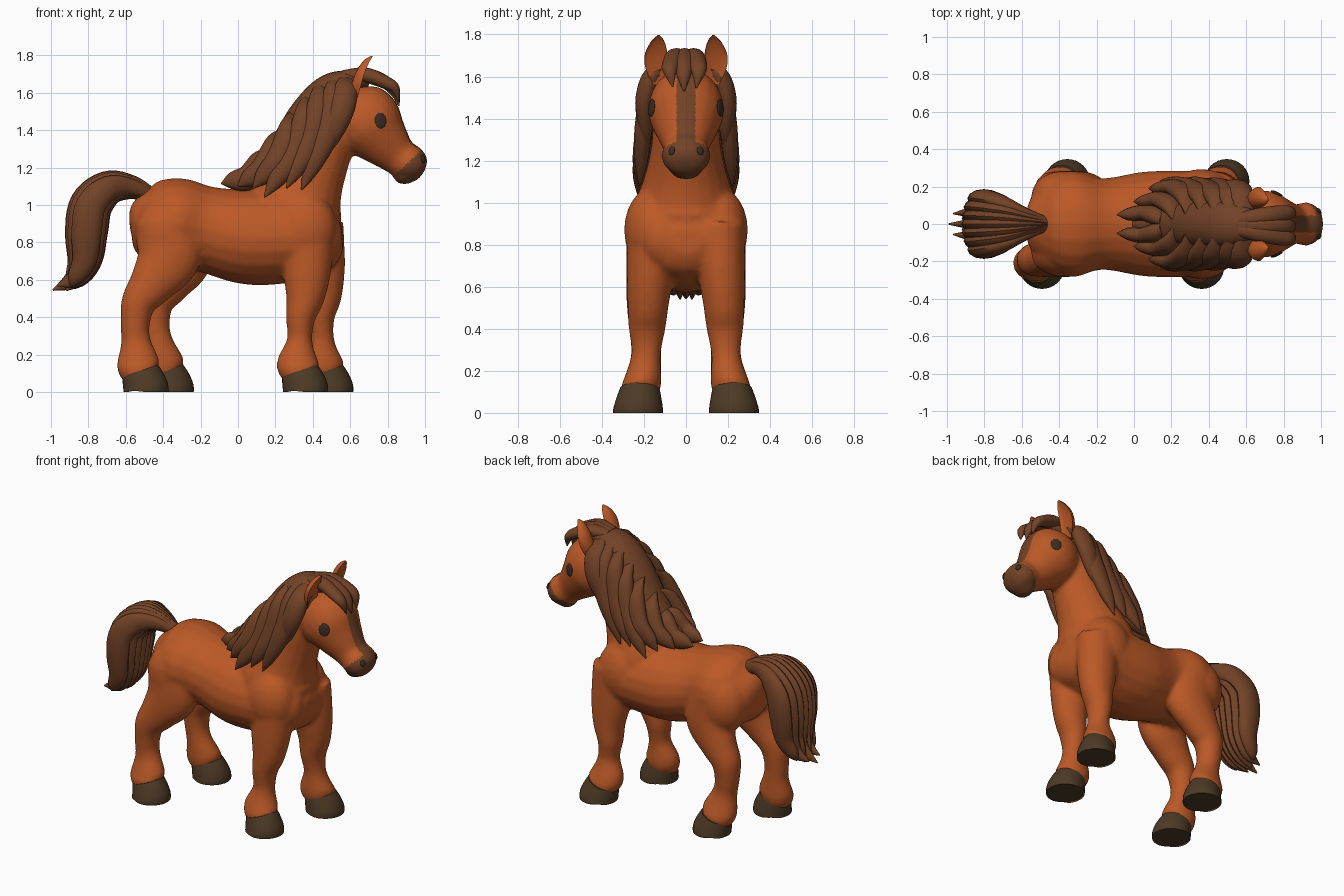
import bpy
import bmesh
import math
from mathutils import Vector, Matrix

cube = bpy.data.objects.get("Cube")
if cube:
    bpy.data.objects.remove(cube, do_unlink=True)


def material(name, colour):
    mat = bpy.data.materials.new(name)
    mat.use_nodes = True
    rgba = (*colour, 1)
    mat.diffuse_color = rgba
    shader = mat.node_tree.nodes["Principled BSDF"]
    shader.inputs["Base Color"].default_value = rgba
    shader.inputs["Roughness"].default_value = 0.8
    return mat


chestnut = material("chestnut coat", (0.5, 0.1, 0.02))
brown = material("brown hair", (0.17, 0.055, 0.02))
hoof_brown = material("hoof brown", (0.075, 0.042, 0.019))
dark = material("dark eye", (0.045, 0.025, 0.016))


def spline(rows, steps):
    """Catmull-Rom interpolation of rows of any length."""
    pts = [Vector(r) for r in rows]
    padded = [pts[0]] + pts + [pts[-1]]
    out = []
    for a, b, c, d in zip(padded, padded[1:], padded[2:], padded[3:]):
        for i in range(steps):
            t = i / steps
            out.append(b + (c - a) * t / 2 + (a * 2 - b * 5 + c * 4 - d) * t * t / 2
                       + (b * 3 - a - c * 3 + d) * t ** 3 / 2)
    return out + [pts[-1]]


def loft(bm, rows, sides=20, steps=5, cup=1.0):
    """Skin elliptical rings: each row is x, y, z, depth radius, width radius."""
    path = spline(rows, steps)
    rings = []
    for i, p in enumerate(path):
        ahead, behind = path[min(i + 1, len(path) - 1)], path[max(i - 1, 0)]
        tangent = Vector((ahead[0] - behind[0], 0, ahead[2] - behind[2])).normalized()
        across = Vector((0, 1, 0)).cross(tangent)
        ring = []
        for k in range(sides):
            angle = math.tau * k / sides
            c = math.cos(angle)
            c = c * cup if c > 0 else c
            co = Vector(p[:3]) + across * (c * max(p[3], 0.002))
            co.y += math.sin(angle) * max(p[4], 0.002)
            co.z = max(co.z, 0)
            ring.append(bm.verts.new(co))
        rings.append(ring)
    for low, high in zip(rings, rings[1:]):
        for k in range(sides):
            n = (k + 1) % sides
            bm.faces.new((low[k], low[n], high[n], high[k]))
    bm.faces.new(rings[0][::-1])
    bm.faces.new(rings[-1])


def blob(bm, centre, radii):
    place = Matrix.Translation(centre) @ Matrix.Diagonal((*radii, 1))
    bmesh.ops.create_uvsphere(bm, u_segments=20, v_segments=12, radius=1, matrix=place)


def centred(rows):
    return [(x, 0, z, a, b) for x, z, a, b in rows]


def finish(name, bm, *mats):
    bmesh.ops.recalc_face_normals(bm, faces=bm.faces)
    mesh = bpy.data.meshes.new(name)
    bm.to_mesh(mesh)
    bm.free()
    for mat in mats:
        mesh.materials.append(mat)
    obj = bpy.data.objects.new(name, mesh)
    bpy.context.collection.objects.link(obj)
    return obj


# Torso, neck and head share one blended skin
skin = bmesh.new()
loft(skin, centred([
    (-0.58, 0.91, 0.04, 0.05), (-0.55, 0.91, 0.13, 0.14), (-0.46, 0.90, 0.21, 0.23),
    (-0.33, 0.90, 0.245, 0.285), (-0.17, 0.87, 0.23, 0.245), (0.05, 0.83, 0.255, 0.28),
    (0.25, 0.83, 0.25, 0.285), (0.41, 0.83, 0.22, 0.275), (0.51, 0.82, 0.16, 0.2),
    (0.56, 0.82, 0.06, 0.08)]))
loft(skin, centred([
    (0.32, 0.82, 0.22, 0.27), (0.31, 0.97, 0.25, 0.255), (0.35, 1.1, 0.215, 0.205),
    (0.41, 1.24, 0.185, 0.17), (0.48, 1.42, 0.165, 0.15), (0.54, 1.6, 0.12, 0.11)]))
loft(skin, centred([
    (0.56, 1.59, 0.06, 0.07), (0.62, 1.52, 0.17, 0.155), (0.70, 1.43, 0.19, 0.18),
    (0.78, 1.34, 0.145, 0.145), (0.86, 1.26, 0.105, 0.106), (0.92, 1.22, 0.1, 0.118),
    (0.965, 1.18, 0.075, 0.09), (0.985, 1.165, 0.03, 0.04)]))
blob(skin, (0.89, 0, 1.155), (0.06, 0.075, 0.045))

# Legs, with the left pair standing further forward
front_leg = [
    (0.38, 0.16, 0.9, 0.14, 0.12), (0.37, 0.17, 0.66, 0.13, 0.112),
    (0.36, 0.18, 0.51, 0.105, 0.098), (0.335, 0.185, 0.4, 0.08, 0.088),
    (0.33, 0.19, 0.28, 0.068, 0.07), (0.32, 0.205, 0.17, 0.11, 0.088),
    (0.325, 0.215, 0.12, 0.11, 0.095), (0.34, 0.22, 0.07, 0.08, 0.08)]
hind_leg = [
    (-0.38, 0.16, 0.92, 0.17, 0.12), (-0.37, 0.17, 0.73, 0.175, 0.115),
    (-0.46, 0.185, 0.58, 0.125, 0.1), (-0.53, 0.19, 0.48, 0.095, 0.09),
    (-0.55, 0.19, 0.36, 0.078, 0.076), (-0.545, 0.19, 0.27, 0.08, 0.072),
    (-0.535, 0.205, 0.17, 0.112, 0.088), (-0.53, 0.215, 0.12, 0.11, 0.095),
    (-0.51, 0.22, 0.07, 0.08, 0.08)]
hoof_profile = [(0, 0.228, 0, 0.12, 0.118), (0, 0.228, 0.02, 0.121, 0.118),
                (-0.015, 0.224, 0.07, 0.113, 0.107), (-0.03, 0.22, 0.115, 0.1, 0.094)]
for side, word in ((-1, "right"), (1, "left")):
    stride = 0.135 if side > 0 else 0
    for leg, foot, end in ((front_leg, 0.36, "front"), (hind_leg, -0.493, "hind")):
        loft(skin, [(x + stride * min(1, 1.1 - 0.85 * z), side * y, z, a, b)
                    for x, y, z, a, b in leg])
        hoof = bmesh.new()
        loft(hoof, [(x + foot + stride, side * y, z, a, b)
                    for x, y, z, a, b in hoof_profile], sides=32)
        finish(f"{word}_{end}_hoof", hoof, hoof_brown)
    # Shoulder, chest and haunch muscles
    blob(skin, (0.36, side * 0.16, 0.87), (0.17, 0.135, 0.2))
    blob(skin, (0.46, side * 0.11, 0.83), (0.1, 0.11, 0.14))
    blob(skin, (-0.38, side * 0.15, 0.85), (0.17, 0.135, 0.2))

raw = finish("horse_skin", skin)
remesh = raw.modifiers.new("Blend", 'REMESH')
remesh.mode = 'VOXEL'
remesh.voxel_size = 0.013
smooth = raw.modifiers.new("Relax", 'SMOOTH')
smooth.factor = 0.5
smooth.iterations = 10
graph = bpy.context.evaluated_depsgraph_get()
mesh = bpy.data.meshes.new_from_object(raw.evaluated_get(graph))
bpy.data.objects.remove(raw, do_unlink=True)
body = bpy.data.objects.new("body", mesh)
bpy.context.collection.objects.link(body)

# Brown muzzle and blaze, chosen along the axis of the face
mesh.materials.clear()
mesh.materials.append(chestnut)
mesh.materials.append(brown)
for face in mesh.polygons:
    x, y, z = face.center
    along, above = 0.7 * x - 0.71 * z, 0.71 * x + 0.7 * z
    muzzle = x > 0.8 and along > -0.235
    blaze = x > 0.7 and above > 1.54 and abs(y) < 0.045 and along > -0.62
    face.material_index = int(muzzle or blaze)
bpy.context.view_layer.update()


def face_plate(name, point, radii, mat):
    """Thin oval laid on the skin nearest to a point."""
    _, spot, normal, _ = body.closest_point_on_mesh(point)
    bm = bmesh.new()
    blob(bm, (0, 0, 0), (*radii, 0.008))
    turn = normal.to_track_quat('Z', 'Y').to_matrix().to_4x4()
    bm.transform(Matrix.Translation(spot) @ turn)
    finish(name, bm, mat)


for side, word in ((-1, "right"), (1, "left")):
    face_plate(f"{word}_eye", (0.78, side * 0.2, 1.455), (0.034, 0.042), dark)
    face_plate(f"{word}_nostril", (1.0, side * 0.075, 1.25), (0.018, 0.022), dark)
    # Cupped ear
    ear = bmesh.new()
    loft(ear, [(0.635, side * 0.115, 1.56, 0.04, 0.04), (0.655, side * 0.135, 1.63, 0.05, 0.055),
               (0.675, side * 0.142, 1.7, 0.045, 0.055), (0.70, side * 0.135, 1.76, 0.03, 0.035),
               (0.72, side * 0.13, 1.795, 0.006, 0.006)], cup=-0.3)
    finish(f"{word}_ear", ear, chestnut)

# Mane: a crest with overlapping locks swept back on both sides
mane = bmesh.new()
loft(mane, centred([
    (0.0, 1.1, 0.02, 0.03), (0.13, 1.18, 0.06, 0.08), (0.24, 1.3, 0.08, 0.11),
    (0.36, 1.48, 0.09, 0.12), (0.47, 1.61, 0.08, 0.12), (0.58, 1.66, 0.06, 0.1),
    (0.7, 1.66, 0.03, 0.05)]))
# Each lock: root x, z, middle x, z, tip x, z, tip y
locks = [
    (0.60, 1.69, 0.55, 1.50, 0.45, 1.25, 0.19), (0.54, 1.69, 0.48, 1.40, 0.34, 1.08, 0.22),
    (0.47, 1.66, 0.39, 1.35, 0.26, 1.09, 0.23), (0.40, 1.59, 0.31, 1.29, 0.14, 1.04, 0.23),
    (0.32, 1.49, 0.22, 1.25, 0.08, 1.09, 0.19), (0.24, 1.38, 0.14, 1.20, 0.0, 1.1, 0.12),
    (0.16, 1.27, 0.06, 1.15, -0.09, 1.115, 0.05)]
for side in (-1, 1):
    for rx, rz, mx, mz, tx, tz, ty in locks:
        my = min(0.195, ty + 0.01)
        loft(mane, [
            (rx, side * 0.02, rz, 0.035, 0.035),
            (rx * 0.65 + mx * 0.35, side * my * 0.72, rz * 0.7 + mz * 0.3, 0.062, 0.05),
            (mx, side * my, mz, 0.068, 0.045),
            (mx * 0.4 + tx * 0.6, side * (ty * 0.7 + my * 0.3), mz * 0.4 + tz * 0.6, 0.048, 0.034),
            (tx, side * ty, tz, 0.003, 0.003)], sides=12)
finish("mane", mane, brown)

# Forelock falling over the brow
forelock = bmesh.new()
for shift, drop in ((-0.07, 0.02), (-0.01, 0), (0.055, 0.015)):
    loft(forelock, [
        (0.56, shift * 0.4, 1.69, 0.03, 0.04), (0.68, shift * 0.7, 1.695, 0.04, 0.05),
        (0.79, shift, 1.655, 0.035, 0.045), (0.84, shift * 1.1, 1.6 + drop, 0.026, 0.032),
        (0.86, shift * 0.9, 1.53 + drop, 0.003, 0.003)], sides=12)
finish("forelock", forelock, brown)

# Tail: a fan of strands arching up and falling to separate tips
tail = bmesh.new()
tail_path = [(-0.46, 1.05, 0.04, 0.1), (-0.57, 1.095, 0.065, 0.4), (-0.69, 1.09, 0.095, 0.8),
             (-0.785, 1.0, 0.115, 1), (-0.81, 0.86, 0.115, 1), (-0.82, 0.71, 0.095, 0.85)]
for k in range(-3, 4):
    depth = math.sqrt(1 - (k / 4.2) ** 2)
    tip_x, tip_z = (-0.99, 0.545) if k % 2 == 0 else (-0.93, 0.53)
    rows = [(x, k * 0.046 * fan, z, a * depth, 0.02 + 0.025 * fan)
            for x, z, a, fan in tail_path]
    rows.append((-0.87, k * 0.032, 0.61, 0.06 * depth, 0.03))
    rows.append((tip_x + abs(k) * 0.012, k * 0.028, tip_z + abs(k) * 0.012, 0.004, 0.004))
    loft(tail, rows, sides=12)
finish("tail", tail, brown)

# Smooth shading with crisp hard edges
bpy.ops.object.select_all(action='DESELECT')
for obj in bpy.context.scene.objects:
    if obj.type == 'MESH':
        obj.select_set(True)
        bpy.context.view_layer.objects.active = obj
bpy.ops.object.shade_smooth_by_angle(angle=math.radians(50))
